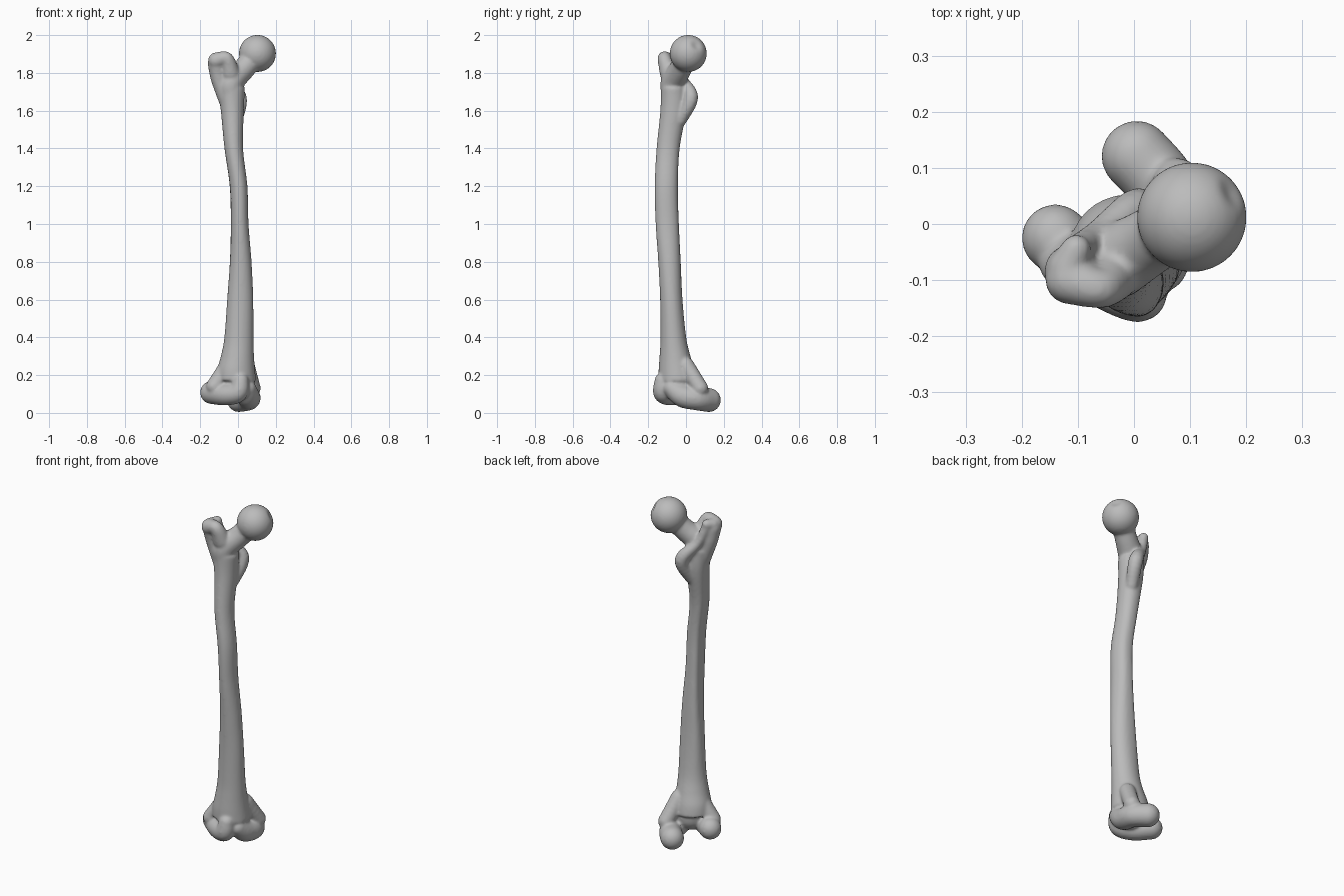
import bpy
import bmesh
import math
from mathutils import Matrix, Vector

if "Cube" in bpy.data.objects:
    bpy.data.objects.remove(bpy.data.objects["Cube"])

bm = bmesh.new()


def spline(points, steps):
    """Sample a smooth curve through tuples of any length."""
    padded = [points[0], *points, points[-1]]
    out = []
    for a, b, c, d in zip(padded, padded[1:], padded[2:], padded[3:]):
        for i in range(steps):
            t = i / steps
            out.append([q + t / 2 * (r - p + t * (2 * p - 5 * q + 4 * r - s + t * (3 * (q - r) + s - p)))
                        for p, q, r, s in zip(a, b, c, d)])
    return out + [list(points[-1])]


def ball(x, y, z, r, segments=20):
    made = bmesh.ops.create_uvsphere(bm, u_segments=segments, v_segments=segments // 2, radius=r,
                                     matrix=Matrix.Translation((x, y, z)))
    return made["verts"]


def swell(*points):
    """Rounded bony mass along a path of (x, y, z, radius)."""
    for p in spline(points, 7):
        ball(*p)


def shaft(stations, sides=32):
    """Loft of oval rings (z, x, y, half width, half depth) with a rear ridge."""
    rings = []
    for z, cx, cy, rx, ry in spline(stations, 6):
        ridge = 0.014 * max(0, math.sin(math.pi * (z - 0.3) / 1.4))
        ring = []
        for i in range(sides):
            a = math.tau * i / sides
            off = math.cos(a - math.radians(135))
            k = ridge * max(0, off) ** 10
            ring.append(bm.verts.new((cx + (rx + k) * math.cos(a), cy + (ry + k) * math.sin(a), z)))
        rings.append(ring)
    for low, high in zip(rings, rings[1:]):
        for i in range(sides):
            j = (i + 1) % sides
            bm.faces.new((low[i], low[j], high[j], high[i]))
    bm.faces.new(rings[0][::-1])
    bm.faces.new(rings[-1])


# Long bowed shaft
shaft([
    (0.17, -0.01, -0.045, 0.105, 0.1),
    (0.23, -0.01, -0.05, 0.1, 0.095),
    (0.3, -0.003, -0.058, 0.088, 0.082),
    (0.4, 0.005, -0.067, 0.077, 0.068),
    (0.6, 0.012, -0.078, 0.069, 0.059),
    (0.8, 0.015, -0.088, 0.057, 0.059),
    (1.0, 0.01, -0.1, 0.046, 0.061),
    (1.2, 0.004, -0.105, 0.046, 0.061),
    (1.4, -0.022, -0.095, 0.049, 0.061),
    (1.6, -0.03, -0.067, 0.061, 0.069),
    (1.72, -0.035, -0.065, 0.072, 0.068),
])

# Round head with a small pit on its inner side
centre = Vector((0.103, 0.012, 1.903))
pit = centre + Vector((0.75, 0.45, 0.45)).normalized() * 0.098
for v in ball(*centre, 0.098, 48):
    near = max(0, 1 - (v.co - pit).length / 0.035)
    v.co += (centre - v.co) * 0.15 * near

# Neck
swell((0.09, 0.005, 1.89, 0.06), (0.03, -0.03, 1.82, 0.06),
      (-0.035, -0.068, 1.75, 0.067), (-0.035, -0.068, 1.67, 0.06))

# Upper outer knob: body, front ridge and rear spur
swell((-0.112, -0.085, 1.85, 0.049), (-0.1, -0.075, 1.77, 0.045), (-0.06, -0.07, 1.66, 0.045))
swell((-0.115, -0.1, 1.865, 0.044), (-0.06, -0.115, 1.875, 0.036), (-0.04, -0.09, 1.8, 0.05))
swell((-0.12, -0.08, 1.87, 0.035), (-0.103, -0.045, 1.88, 0.027))

# Rear crest running down to the small inner knob
swell((-0.1, -0.045, 1.86, 0.027), (-0.065, -0.02, 1.77, 0.027),
      (0.008, 0.026, 1.67, 0.039), (-0.01, -0.03, 1.55, 0.034))

# Knee end: core, outer and inner condyles, side bumps
swell((-0.01, -0.05, 0.22, 0.085), (0, -0.045, 0.15, 0.088))
swell((-0.14, -0.025, 0.108, 0.061), (-0.065, -0.085, 0.097, 0.058),
      (0, -0.122, 0.11, 0.053), (0.015, -0.125, 0.17, 0.042))
swell((0.005, 0.121, 0.068, 0.064), (0.055, 0.06, 0.075, 0.062),
      (0.055, -0.02, 0.09, 0.06), (0.05, -0.075, 0.13, 0.046))
swell((-0.125, -0.07, 0.14, 0.045), (-0.06, -0.055, 0.24, 0.045))
swell((0.077, 0.075, 0.13, 0.044), (0.045, 0, 0.25, 0.045))

mesh = bpy.data.meshes.new("thigh_bone")
bm.to_mesh(mesh)
bm.free()
bone = bpy.data.objects.new("thigh_bone", mesh)
bpy.context.collection.objects.link(bone)

# Fuse all masses into one smooth skin
fuse = bone.modifiers.new("fuse", 'REMESH')
fuse.mode = 'VOXEL'
fuse.voxel_size = 0.007
fuse.use_smooth_shade = True
soften = bone.modifiers.new("soften", 'SMOOTH')
soften.factor = 0.5
soften.iterations = 10

grey = bpy.data.materials.new("bone_grey")
grey.use_nodes = True
colour = (0.5, 0.5, 0.5, 1)
grey.diffuse_color = colour
grey.node_tree.nodes["Principled BSDF"].inputs["Base Color"].default_value = colour
mesh.materials.append(grey)
